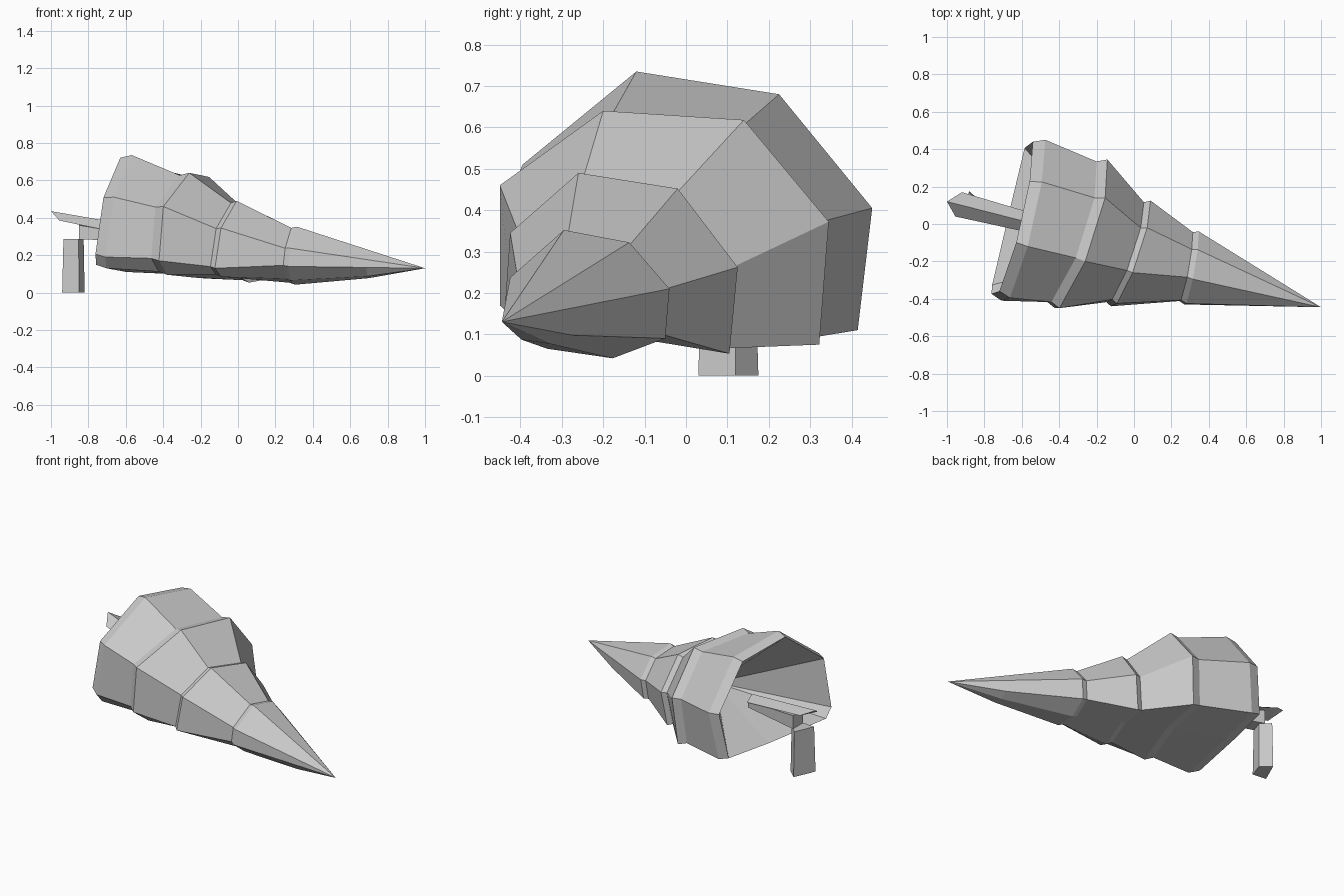
import bpy
import bmesh
from mathutils import Vector

default = bpy.data.objects.get("Cube")
if default:
    bpy.data.objects.remove(default, do_unlink=True)

grey = bpy.data.materials.new("shell_grey")
grey.use_nodes = True
COLOUR = (0.58, 0.58, 0.58, 1)
grey.diffuse_color = COLOUR
grey.node_tree.nodes["Principled BSDF"].inputs["Base Color"].default_value = COLOUR


def loft(name, rings, start=None, end=None):
    """Skin a list of equal rings; each end closes on a point or a flat cap."""
    bm = bmesh.new()
    loops = [[bm.verts.new(p) for p in ring] for ring in rings]
    count = len(loops[0])
    for a, b in zip(loops, loops[1:]):
        for i in range(count):
            j = (i + 1) % count
            bm.faces.new((a[i], a[j], b[j], b[i]))
    for loop, point in ((loops[0], start), (loops[-1], end)):
        if point is None:
            bm.faces.new(loop)
        else:
            apex = bm.verts.new(point)
            for i in range(count):
                bm.faces.new((loop[i], loop[(i + 1) % count], apex))
    bmesh.ops.recalc_face_normals(bm, faces=bm.faces)
    mesh = bpy.data.meshes.new(name)
    bm.to_mesh(mesh)
    bm.free()
    mesh.materials.append(grey)
    obj = bpy.data.objects.new(name, mesh)
    bpy.context.collection.objects.link(obj)
    return obj


def leaning_ring(offset, lean_y, lean_z, bow, outline):
    """Stand a (y, z) outline on a leaning, slightly bowed sheet."""
    return [Vector((offset + lean_y * y + lean_z * z - bow * y * y, y, z)) for y, z in outline]


def step_ring(ring, shift):
    """Slightly smaller copy of a ridge, moved towards the opening."""
    centre = sum(ring, Vector()) / len(ring)
    return [centre + (p - centre) * 0.945 + shift * Vector((-1, 0.25, 0.1)) for p in ring]


# Ridge outlines, smallest whorl first, running from the top round the back
ridges = [
    leaning_ring(0.333, 0.18, 0.1, 0, [
        (-0.295, 0.352), (-0.137, 0.322), (-0.04, 0.21), (-0.05, 0.09),
        (-0.177, 0.042), (-0.335, 0.065), (-0.43, 0.14), (-0.425, 0.237)]),
    leaning_ring(0.022, 0.3, 0.12, 0.15, [
        (-0.26, 0.49), (-0.02, 0.452), (0.125, 0.262), (0.105, 0.053),
        (-0.12, 0.09), (-0.35, 0.085), (-0.44, 0.13), (-0.425, 0.345)]),
    leaning_ring(-0.24, 0.3, 0.08, 0.3, [
        (-0.2, 0.64), (0.14, 0.618), (0.345, 0.372), (0.322, 0.075),
        (0, 0.08), (-0.36, 0.095), (-0.45, 0.17), (-0.45, 0.46)]),
    leaning_ring(-0.635, 0.24, 0.13, 0, [
        (-0.12, 0.735), (0.225, 0.68), (0.45, 0.405), (0.415, 0.11),
        (0.1, 0.11), (-0.36, 0.13), (-0.41, 0.19), (-0.395, 0.51)]),
]

# Shell: pointed tip, stepped whorls and a hollow mouth
tip = Vector((1, -0.445, 0.13))
mid_tip = [p.lerp(tip, 0.57) for p in ridges[0]]
for p in mid_tip[3:6]:
    p.z -= 0.015
rings = [mid_tip]
for ridge, shift in zip(ridges, (0.03, 0.03, 0.05, 0.06)):
    rings += [ridge, step_ring(ridge, shift)]
loft("shell", rings, start=tip, end=(-0.1, -0.15, 0.27))

# Upper limb reaching out of the mouth: three-sided, with a slanted end
loft("upper_limb", [
    [(-1, 0.12, 0.435), (-0.955, 0.04, 0.385), (-0.92, 0.17, 0.4)],
    [(-0.45, -0.02, 0.34), (-0.45, -0.07, 0.28), (-0.45, 0.03, 0.305)],
])

# Lower limb: a wedge under the first, narrowing into the mouth
loft("lower_limb", [
    [(-0.85, 0.04, 0.285), (-0.85, 0.14, 0.285), (-0.85, 0.14, 0.37), (-0.85, 0.04, 0.36)],
    [(-0.45, -0.06, 0.27), (-0.45, 0.02, 0.27), (-0.45, 0.02, 0.31), (-0.45, -0.06, 0.29)],
])

# Leg standing on the ground, tapering slightly upwards
foot = [Vector(p) for p in ((-0.85, 0.03, 0), (-0.82, 0.12, 0), (-0.88, 0.175, 0), (-0.94, 0.04, 0))]
foot_centre = sum(foot, Vector()) / len(foot)
knee = [foot_centre + (p - foot_centre) * 0.9 + Vector((0, 0, 0.285)) for p in foot]
loft("leg", [foot, knee])
